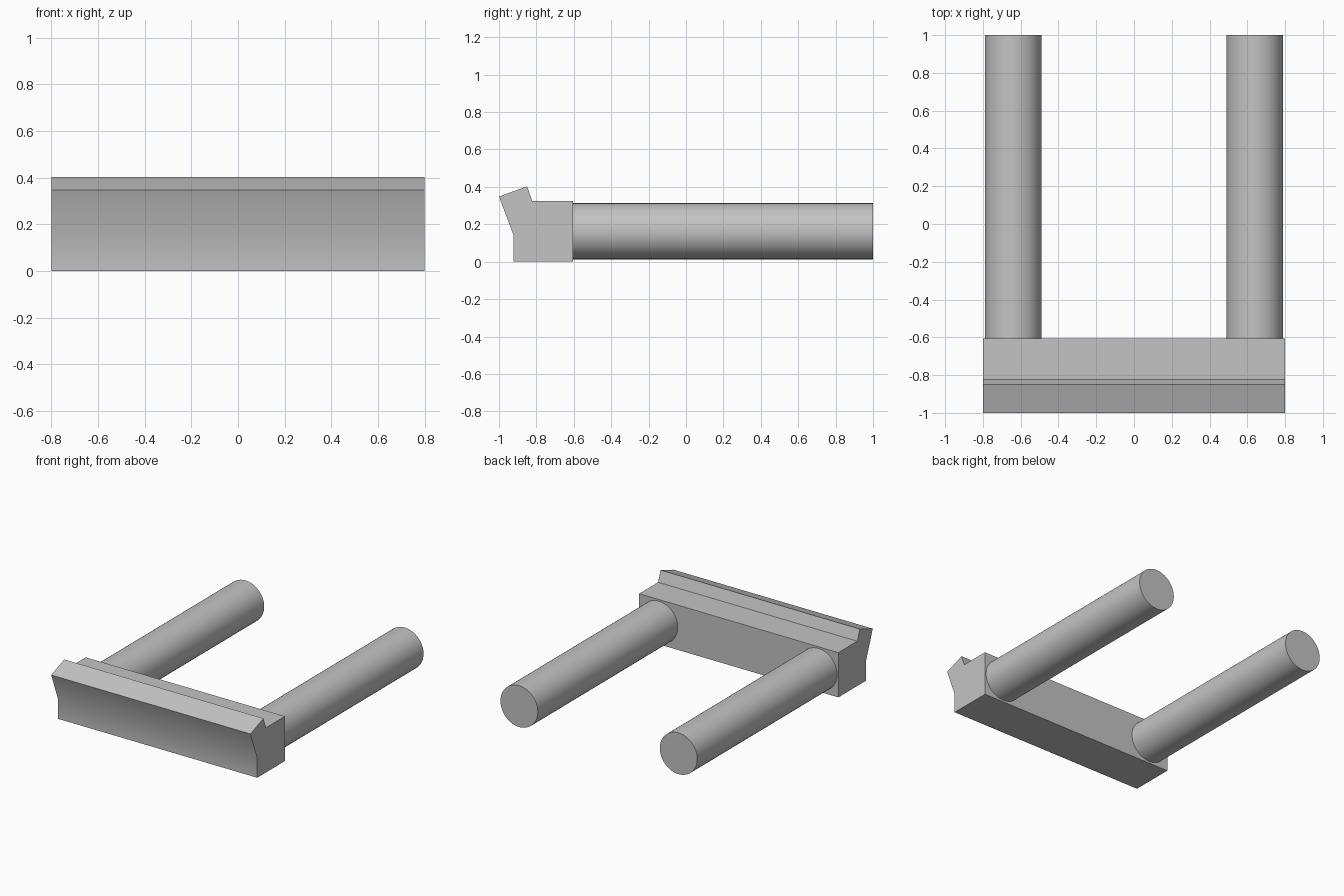
import bpy
import bmesh
import math

cube = bpy.data.objects.get("Cube")
if cube:
    bpy.data.objects.remove(cube, do_unlink=True)

GREY = (0.55, 0.55, 0.55, 1)
grey = bpy.data.materials.new("plain grey")
grey.use_nodes = True
grey.diffuse_color = GREY
grey.node_tree.nodes["Principled BSDF"].inputs["Base Color"].default_value = GREY


def finish(obj):
    """Give the part its colour and smooth its gentle edges."""
    obj.data.materials.clear()
    obj.data.materials.append(grey)
    bpy.ops.object.select_all(action="DESELECT")
    obj.select_set(True)
    bpy.context.view_layer.objects.active = obj
    bpy.ops.object.shade_smooth_by_angle(angle=math.radians(30))


# Crossbar: side profile (y, z) with a raised, forward-leaning lip, swept along x
HALF_WIDTH = 0.8
BACK = -0.605
profile = [(-0.922, 0), (BACK, 0), (BACK, 0.325), (-0.822, 0.325),
           (-0.85, 0.403), (-1, 0.348), (-0.922, 0.142)]
bm = bmesh.new()
side = bm.faces.new([bm.verts.new((-HALF_WIDTH, y, z)) for y, z in profile])
swept = bmesh.ops.extrude_face_region(bm, geom=[side])["geom"]
bmesh.ops.translate(bm, vec=(2 * HALF_WIDTH, 0, 0),
                    verts=[v for v in swept if isinstance(v, bmesh.types.BMVert)])
bmesh.ops.recalc_face_normals(bm, faces=bm.faces)
mesh = bpy.data.meshes.new("crossbar")
bm.to_mesh(mesh)
bm.free()
crossbar = bpy.data.objects.new("crossbar", mesh)
bpy.context.collection.objects.link(crossbar)
finish(crossbar)

# Two round rods running back from the crossbar
for name, sign in (("left_rod", 1), ("right_rod", -1)):
    bpy.ops.mesh.primitive_cylinder_add(
        vertices=64, radius=0.15, depth=1 - BACK,
        location=(sign * 0.64, (1 + BACK) / 2, 0.163),
        rotation=(math.pi / 2, 0, 0))
    rod = bpy.context.object
    rod.name = name
    finish(rod)
